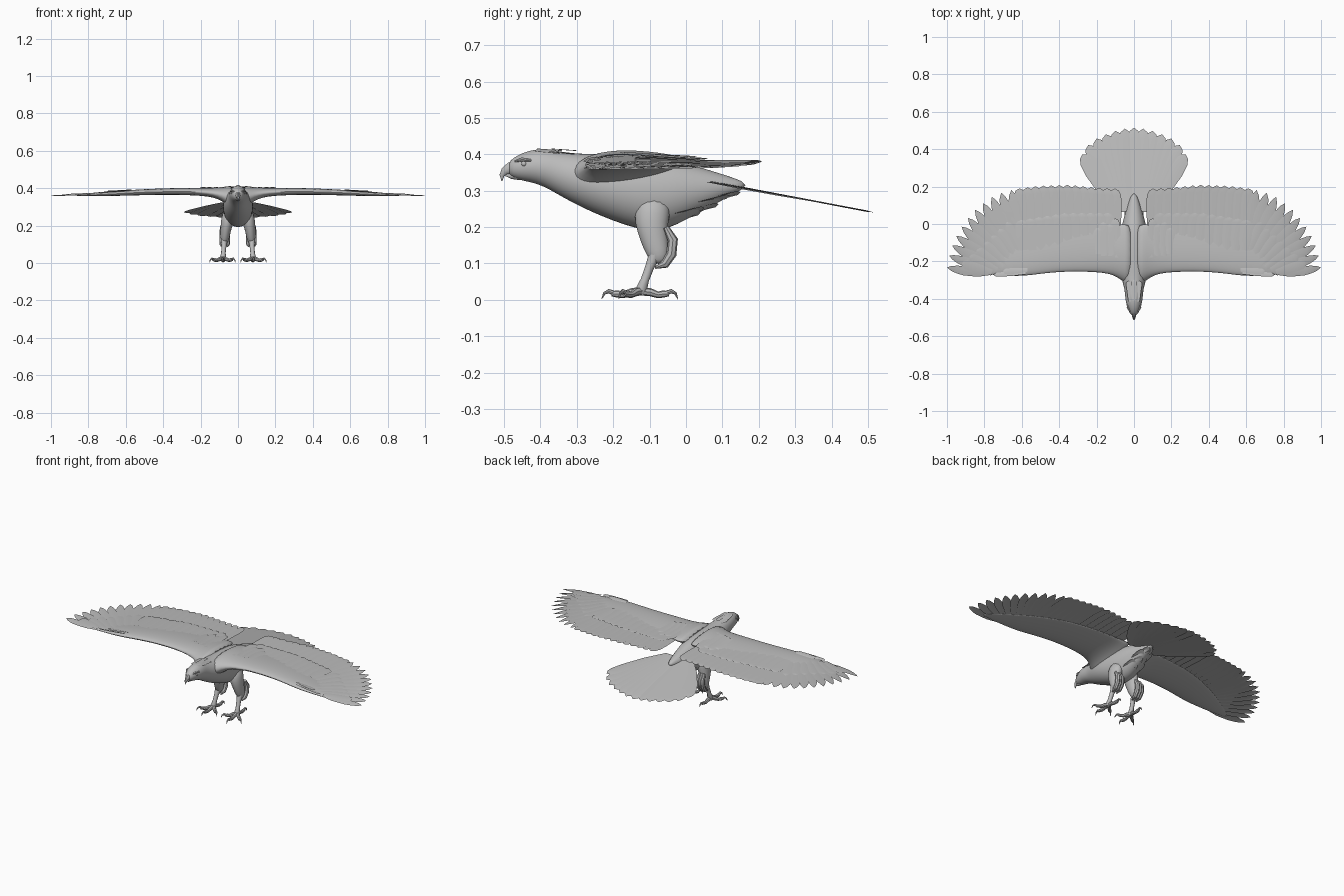
import bpy, bmesh, math
from mathutils import Vector

if "Cube" in bpy.data.objects:
    bpy.data.objects.remove(bpy.data.objects["Cube"])

grey = bpy.data.materials.new("plumage_grey")
grey.diffuse_color = (0.5, 0.5, 0.5, 1)
grey.use_nodes = True
grey.node_tree.nodes["Principled BSDF"].inputs["Base Color"].default_value = grey.diffuse_color
UP = Vector((0, 0, 1))


def finish(name, bm, solid=True, mirror=True, subsurf=0, angle=40):
    if solid:
        bmesh.ops.recalc_face_normals(bm, faces=bm.faces[:])
    me = bpy.data.meshes.new(name)
    bm.to_mesh(me)
    bm.free()
    me.materials.append(grey)
    for p in me.polygons:
        p.use_smooth = True
    me.set_sharp_from_angle(angle=math.radians(angle))
    ob = bpy.data.objects.new(name, me)
    bpy.context.collection.objects.link(ob)
    if mirror:
        ob.modifiers.new("mirror", 'MIRROR').use_clip = False
    if subsurf:
        m = ob.modifiers.new("smooth", 'SUBSURF')
        m.levels = m.render_levels = subsurf
    return ob


def loft(bm, rings):
    """Skin a list of point rings and cap both ends."""
    loops = [[bm.verts.new(p) for p in r] for r in rings]
    n = len(loops[0])
    for a, b in zip(loops, loops[1:]):
        for i in range(n):
            bm.faces.new((a[i], a[(i + 1) % n], b[(i + 1) % n], b[i]))
    bm.faces.new(loops[0])
    bm.faces.new(loops[-1][::-1])


def tube(bm, path, n=10, flat=1.0):
    """Tapered limb along (x, y, z, radius) points."""
    pts = [Vector(p[:3]) for p in path]
    rings = []
    for i, p in enumerate(pts):
        d = (pts[min(i + 1, len(pts) - 1)] - pts[max(i - 1, 0)]).normalized()
        ref = Vector((1, 0, 0)) if abs(d.x) < 0.8 else UP
        u = (ref - d * ref.dot(d)).normalized()
        v = d.cross(u)
        r = path[i][3]
        rings.append([p + u * (r * flat * math.cos(2 * math.pi * k / n))
                      + v * (r * math.sin(2 * math.pi * k / n)) for k in range(n)])
    loft(bm, rings)


ROUND = [(0, .6), (.35, .9), (.7, 1), (.88, .92), (.96, .6)]
POINTED = [(0, .7), (.35, 1.1), (.65, 1.05), (.8, .85), (.92, .5)]


def feather(bm, root, tip, w, tilt=0.003, shape=ROUND, bend=0.0):
    """Single-sheet feather with a raised shaft, facing up."""
    root, tip = Vector(root), Vector(tip)
    d = tip - root
    side = d.cross(UP).normalized()
    rows = []
    for s, k in shape:
        c = root + d * s + side * (bend * math.sin(math.pi * s))
        e = side * (w * k)
        rows.append([bm.verts.new(c - e - UP * tilt),
                     bm.verts.new(c + UP * 0.002),
                     bm.verts.new(c + e + UP * tilt)])
    end = bm.verts.new(tip)
    faces = []
    for a, b in zip(rows, rows[1:]):
        for i in (0, 1):
            faces.append(bm.faces.new((a[i], a[i + 1], b[i + 1], b[i])))
    for i in (0, 1):
        faces.append(bm.faces.new((rows[-1][i], rows[-1][i + 1], end)))
    for f in faces:
        f.normal_update()
        if f.normal.z < 0:
            f.normal_flip()


def lerp(table, x):
    """Piecewise-linear lookup."""
    for (x0, y0), (x1, y1) in zip(table, table[1:]):
        if x <= x1:
            return y0 + (y1 - y0) * max(0, (x - x0) / (x1 - x0))
    return table[-1][1]


# body and head: y, top, bottom, half width
BODY = [(-.488, .378, .345, .014), (-.475, .390, .335, .025), (-.45, .405, .327, .036),
        (-.41, .416, .320, .046), (-.37, .414, .300, .049), (-.34, .407, .282, .053),
        (-.29, .402, .255, .068), (-.23, .402, .228, .080), (-.17, .402, .205, .082),
        (-.11, .398, .188, .080), (-.05, .392, .192, .074), (0, .378, .220, .064),
        (.06, .358, .250, .048), (.11, .343, .280, .032), (.165, .323, .308, .010)]
bm = bmesh.new()
loft(bm, [[(w * math.cos(a), y, (t + b) / 2 + (t - b) / 2 * math.sin(a))
           for a in [2 * math.pi * k / 20 for k in range(20)]] for y, t, b, w in BODY])
finish("body", bm, mirror=False, subsurf=1, angle=80)

# hooked beak
bm = bmesh.new()
tube(bm, [(0, -.468, .363, .022), (0, -.485, .361, .017), (0, -.498, .354, .012),
          (0, -.506, .342, .007), (0, -.506, .326, .001)], flat=.75)
tube(bm, [(0, -.455, .342, .014), (0, -.480, .341, .009), (0, -.496, .343, .003)])
finish("beak", bm, mirror=False)

# eyes and brow ridges
bm = bmesh.new()
bmesh.ops.create_uvsphere(bm, u_segments=12, v_segments=8, radius=.008)
bmesh.ops.translate(bm, verts=bm.verts[:], vec=(.031, -.445, .374))
finish("eye", bm)
bm = bmesh.new()
tube(bm, [(.021, -.470, .381, .003), (.031, -.450, .386, .006), (.037, -.425, .383, .003)], 8)
finish("brow", bm)

# crest feathers on the nape
bm = bmesh.new()
for x, y in ((0, -.37), (.02, -.375), (-.02, -.375), (0, -.33), (.025, -.335), (-.025, -.335)):
    feather(bm, (x, y - .04, .414 - abs(x) * .3), (x * 1.2, y + .03, .409 - abs(x) * .4), .014, 0)
finish("nape_feathers", bm, solid=False, mirror=False)

# wing arm: x, leading y, trailing y, top, bottom
ARM = [(.01, -.335, .00, .400, .270), (.05, -.318, .00, .401, .285), (.085, -.288, .00, .401, .322),
       (.13, -.268, .00, .402, .345), (.20, -.259, .00, .403, .358), (.32, -.255, -.01, .403, .362),
       (.44, -.260, -.03, .399, .362), (.54, -.274, -.06, .394, .360), (.62, -.281, -.09, .387, .357),
       (.72, -.275, -.14, .376, .356), (.82, -.268, -.20, .368, .357), (.88, -.262, -.24, .364, .359)]
WING_Z = [(0, .383), (.4, .383), (.6, .376), (.8, .365), (1, .36)]
bm = bmesh.new()
rings = []
for x, yl, yb, t, b in ARM:
    ring = []
    for k in range(18):
        a = 2 * math.pi * k / 18
        f = (1 - math.cos(a)) / 2
        mid = (t + b) / 2 * (1 - f) + lerp(WING_Z, x) * f
        h = (t - b) / 2 * math.sin(a) * (1.25 - .8 * f)
        ring.append((x, yl + (yb - yl) * f, mid + h))
    rings.append(ring)
loft(bm, rings)
finish("wing_arm", bm, subsurf=1, angle=80)

# secondary flight feathers
bm = bmesh.new()
for i in range(13):
    x = .102 + .0425 * i
    z = lerp(WING_Z, x)
    tip_y = lerp([(.1, .19), (.2, .195), (.35, .21), (.5, .205), (.62, .19)], x)
    feather(bm, (x * .97 + .003, -.12, z), (x, tip_y, z - .002), .036, -.003)
finish("secondary_feathers", bm, solid=False)

# primary flight feathers, fanned from the wrist
TIPS = [(.655, .182), (.71, .167), (.76, .145), (.808, .112), (.85, .076), (.888, .032),
        (.922, -.014), (.95, -.064), (.972, -.115), (.988, -.17), (1.0, -.232)]
bm = bmesh.new()
for i, (x, y) in enumerate(TIPS):
    f = i / 10
    rx, ry = .60 + .14 * f, -.14 - .112 * f
    feather(bm, (rx, ry, lerp(WING_Z, rx)), (x, y, lerp(WING_Z, x)), .033 - .009 * f,
            -.003, POINTED, bend=.012 * f)
finish("primary_feathers", bm, solid=False)

# upper wing coverts in two overlapping rows
bm = bmesh.new()
for i in range(11):
    x = .13 + .046 * i
    z = lerp(WING_Z, x)
    y = lerp([(.1, .06), (.35, .06), (.6, .02)], x)
    feather(bm, (x, -.14, z + .011), (x + .012, y, z + .005), .036, -.002)
for i in range(7):
    f = i / 6
    x, y = .62 + .16 * f, -.17 - .07 * f
    feather(bm, (x - .02, y - .02, lerp(WING_Z, x) + .008),
            (x + .06 + .08 * f, y + .18 - .15 * f, lerp(WING_Z, x + .1) + .004), .026, -.002)
finish("wing_coverts", bm, solid=False)

# shoulder feathers and wrist tuft
bm = bmesh.new()
for x, y0, y1 in ((.095, -.18, .03), (.125, -.17, .0), (.16, -.17, .01), (.19, -.16, -.02)):
    feather(bm, (x, y0, .404), (x + .005, y1, .393), .026, -.002)
feather(bm, (.57, -.245, .391), (.70, -.255, .384), .016, .002)
feather(bm, (.58, -.262, .387), (.75, -.272, .377), .012, .002)
finish("shoulder_feathers", bm, solid=False)

# tail fan
FAN = [(0, .515), (.05, .51), (.10, .498), (.15, .48), (.20, .457), (.245, .422), (.277, .372)]
bm = bmesh.new()
for i in range(-6, 7):
    x, y = FAN[abs(i)]
    s = 1 if i >= 0 else -1
    feather(bm, (.012 * i, .07, .325 - .0006 * abs(i)), (x * s, y, .325 - .19 * (y - .07)),
            .038, .002 * s, bend=.002 * i)
finish("tail_feathers", bm, solid=False, mirror=False)

# ragged feathers under the tail
bm = bmesh.new()
for x, y, z in ((.012, -.05, .222), (.035, -.04, .235), (.015, .0, .245),
                (.03, .03, .268), (.012, .06, .278)):
    feather(bm, (x, y - .01, z - .008), (x, y + .09, z + .018), .02, .006, POINTED)
finish("undertail_feathers", bm, solid=False)

# feathered thighs
bm = bmesh.new()
tube(bm, [(.045, -.085, .28, .045), (.055, -.095, .23, .052), (.064, -.093, .19, .042),
          (.068, -.083, .15, .036), (.072, -.075, .12, .030), (.074, -.074, .098, .016)], 14, .72)
finish("thigh", bm, subsurf=1, angle=80)
bm = bmesh.new()
for x in (.056, .072, .086):
    tube(bm, [(x, -.055, .20, .008), (x, -.036, .165, .014), (x, -.040, .125, .014),
              (x, -.058, .098, .012), (x, -.085, .088, .003)], 8)
finish("thigh_tuft", bm)

# lower legs
bm = bmesh.new()
tube(bm, [(.073, -.085, .125, .018), (.075, -.100, .09, .013), (.078, -.113, .055, .012),
          (.080, -.122, .03, .016), (.080, -.126, .014, .012)], 10)
finish("lower_leg", bm)

# toes and curved claws
toes, claws = bmesh.new(), bmesh.new()
A = Vector((.08, -.123, 0))
for x, y in ((.085, -.232), (.152, -.185), (.014, -.185), (.075, -.022)):
    d = Vector((x, y, 0)) - A

    def at(f, z, r):
        p = A + d * f
        return (p.x, p.y, z, r)
    tube(toes, [at(0, .024, .012), at(.25, .021, .011), at(.45, .014, .009),
                at(.6, .016, .010), at(.75, .017, .007)], 8)
    tube(claws, [at(.7, .019, .007), at(.82, .024, .006), at(.93, .018, .004),
                 at(1, .002, .0008)], 8)
finish("toes", toes)
finish("claws", claws)
